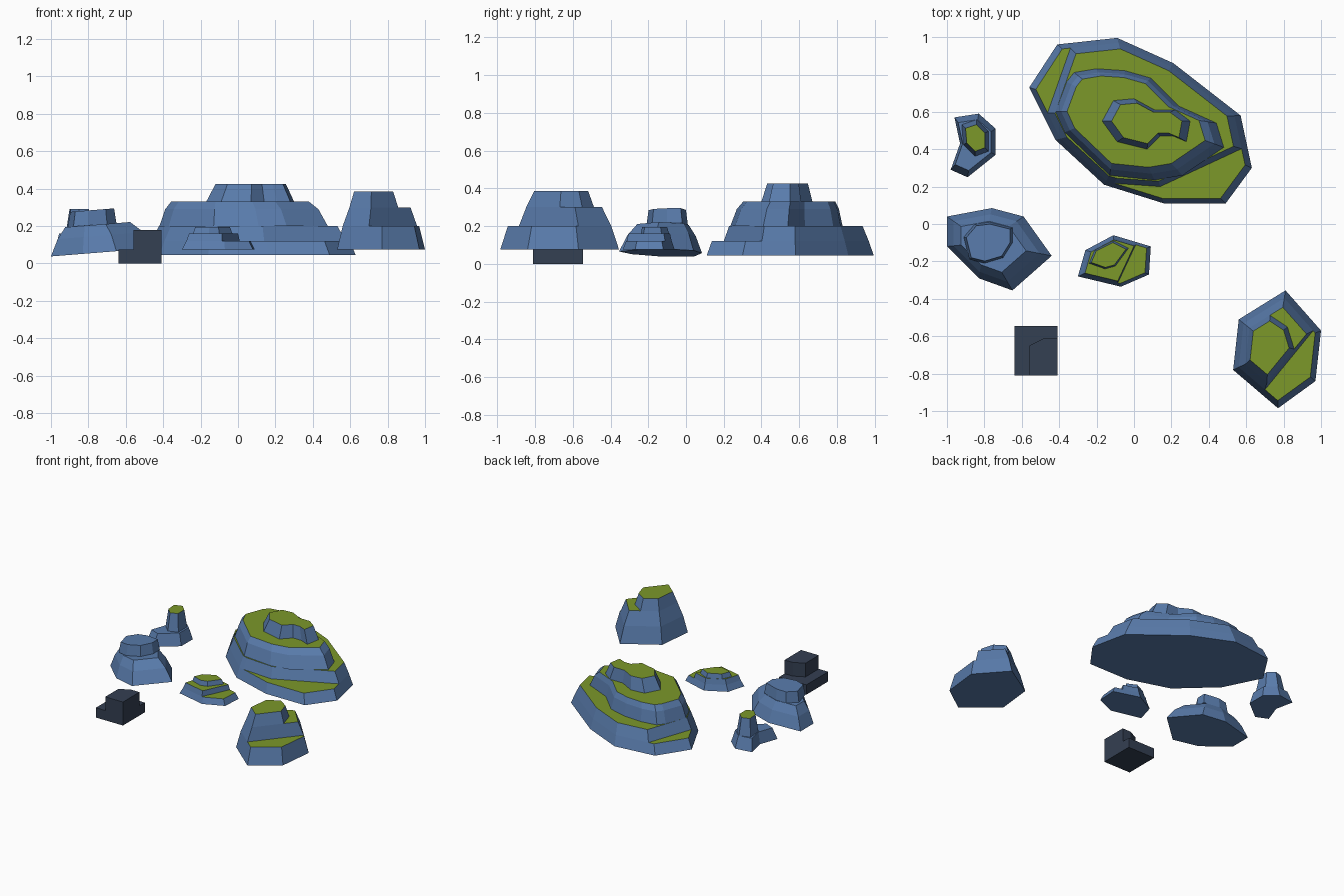
import bpy
import bmesh
from mathutils import Vector

default_cube = bpy.data.objects.get("Cube")
if default_cube:
    bpy.data.objects.remove(default_cube, do_unlink=True)


def make_material(name, red, green, blue):
    material = bpy.data.materials.new(name)
    material.use_nodes = True
    colour = (red, green, blue, 1)
    material.diffuse_color = colour
    shader = next(n for n in material.node_tree.nodes if n.type == "BSDF_PRINCIPLED")
    shader.inputs["Base Color"].default_value = colour
    return material


STONE = make_material("blue stone", .10, .20, .41)
GRASS = make_material("grass green", .20, .315, .023)
SLATE = make_material("dark slate", .034, .05, .085)


def counter_clockwise(outline):
    """Order an outline so that its lofted walls face outwards."""
    pairs = zip(outline, outline[1:] + outline[:1])
    area = sum(a.cross(b) for a, b in pairs)
    return outline if area > 0 else outline[::-1]


def cut(outline, start, end, keep):
    """Trim an outline by a straight line, keeping the side that holds a point."""
    start, end = Vector(start), Vector(end)
    direction = end - start
    sign = 1 if direction.cross(keep - start) > 0 else -1
    trimmed = []
    for a, b in zip(outline, outline[1:] + outline[:1]):
        side_a = sign * direction.cross(a - start)
        side_b = sign * direction.cross(b - start)
        if side_a >= 0:
            trimmed.append(a)
        if side_a * side_b < 0:
            trimmed.append(a.lerp(b, side_a / (side_a - side_b)))
    return trimmed


class Rock:
    """A rock made of stacked tapering tiers, whose ledges can carry grass."""

    def __init__(self, name, side_material=STONE, top_material=GRASS):
        self.name = name
        self.materials = (side_material, top_material)
        self.bm = bmesh.new()
        self.top_outline = []

    def tier(self, levels, outline=None, pivot=None, cuts=(), grassy=True):
        """Loft one tier; levels are (height, scale about the pivot) pairs."""
        is_base = not self.top_outline
        points = [Vector(p) for p in outline] if outline else self.top_outline
        points = counter_clockwise(points)
        centre = Vector(pivot) if pivot else sum(points, Vector((0, 0))) / len(points)
        for start, end in cuts:
            points = cut(points, start, end, centre)
        rings = []
        for height, scale in levels:
            self.top_outline = [centre + (p - centre) * scale for p in points]
            rings.append([self.bm.verts.new((p.x, p.y, height)) for p in self.top_outline])
        for lower, upper in zip(rings, rings[1:]):
            for i in range(len(points)):
                j = (i + 1) % len(points)
                self.bm.faces.new((lower[i], lower[j], upper[j], upper[i]))
        if is_base:
            self.bm.faces.new(rings[0][::-1])
        self.bm.faces.new(rings[-1]).material_index = int(grassy)

    def finish(self, tilt=0, tilt_centre=0):
        for vert in self.bm.verts:
            vert.co.z += tilt * (vert.co.x - tilt_centre)
        mesh = bpy.data.meshes.new(self.name)
        self.bm.to_mesh(mesh)
        self.bm.free()
        for material in self.materials:
            mesh.materials.append(material)
        obj = bpy.data.objects.new(self.name, mesh)
        bpy.context.collection.objects.link(obj)


# Large terraced island
island = Rock("large_island")
middle = (.03, .56)
island.tier(
    [(.045, 1), (.12, .94)], pivot=middle,
    outline=[(-.56, .73), (-.41, .96), (-.09, .995), (.21, .86), (.57, .58),
             (.63, .3), (.49, .11), (.16, .11), (-.16, .21), (-.42, .45)])
island.tier(
    [(.12, 1), (.2, .92)], pivot=middle,
    cuts=[((-.14, .22), (.14, .2)), ((.14, .2), (.57, .4)), ((-.34, .94), (-.46, .6))])
island.tier(
    [(.2, 1), (.29, .91), (.33, .82)], pivot=(-.075, .615),
    outline=[(-.42, .6), (-.36, .76), (-.32, .81), (-.2, .83), (-.05, .82),
             (.09, .78), (.24, .63), (.44, .54), (.48, .41), (.26, .26),
             (.11, .235), (-.13, .26), (-.37, .49)])
island.tier(
    [(.33, 1), (.425, .8)], pivot=(.08, .55),
    outline=[(-.17, .55), (-.11, .66), (0, .67), (.11, .61), (.22, .61), (.3, .55),
             (.28, .44), (.21, .47), (.14, .47), (.07, .4), (-.09, .44)])
island.finish()

# Bare boulder, leaning slightly
boulder = Rock("bare_boulder")
boulder.tier(
    [(.06, 1), (.15, .82), (.21, .62)], pivot=(-.8, -.1), grassy=False,
    outline=[(-1, .04), (-.76, .085), (-.59, .04), (-.44, -.17), (-.65, -.355),
             (-.83, -.29), (-1, -.12)])
boulder.tier(
    [(.21, 1), (.29, .9)], grassy=False,
    outline=[(-.91, -.07), (-.85, 0), (-.77, .01), (-.65, -.02), (-.65, -.1),
             (-.7, -.18), (-.8, -.21), (-.88, -.19)])
boulder.finish(tilt=.08, tilt_centre=-.72)

# Narrow rock with a grassy tip
spire = Rock("narrow_spire")
spire.tier(
    [(.07, 1), (.16, .8)], pivot=(-.86, .43), grassy=False,
    outline=[(-.96, .57), (-.83, .59), (-.74, .51), (-.74, .37), (-.89, .25),
             (-.98, .29), (-.93, .43)])
spire.tier(
    [(.1, 1), (.29, .65)],
    outline=[(-.93, .54), (-.84, .57), (-.77, .5), (-.77, .38), (-.85, .35), (-.92, .42)])
spire.finish()

# Small low islet
islet = Rock("small_islet")
middle = (-.1, -.19)
islet.tier(
    [(.075, 1), (.12, .88)], pivot=middle,
    outline=[(-.3, -.28), (-.26, -.14), (-.11, -.06), (.09, -.12), (.08, -.27), (-.07, -.335)])
islet.tier([(.12, 1), (.16, .92)], pivot=middle, cuts=[((-.065, -.27), (.005, -.12))])
islet.tier(
    [(.16, 1), (.195, .88)],
    outline=[(-.24, -.21), (-.21, -.14), (-.11, -.09), (-.03, -.13), (-.1, -.225), (-.155, -.24)])
islet.finish()

# Tall rock with two side ledges
crag = Rock("tall_crag")
middle = (.76, -.67)
crag.tier(
    [(.075, 1), (.2, .87)], pivot=middle,
    outline=[(.56, -.51), (.81, -.355), (1, -.57), (.97, -.84), (.77, -.985), (.53, -.78)])
crag.tier([(.2, 1), (.3, .82)], pivot=middle, cuts=[((.705, -.88), (.95, -.58))])
crag.tier(
    [(.3, 1), (.385, .8)], pivot=(.72, -.64),
    cuts=[((.73, -.49), (.82, -.55)), ((.82, -.55), (.86, -.68))])
crag.finish()

# Dark stepped block
block = Rock("stepped_block", SLATE, SLATE)
block.tier(
    [(0, 1), (.075, 1)],
    outline=[(-.64, -.81), (-.41, -.81), (-.41, -.545), (-.64, -.545)])
block.tier(
    [(.075, 1), (.18, 1)],
    outline=[(-.56, -.81), (-.41, -.81), (-.41, -.61), (-.48, -.61), (-.56, -.65)])
block.finish()
